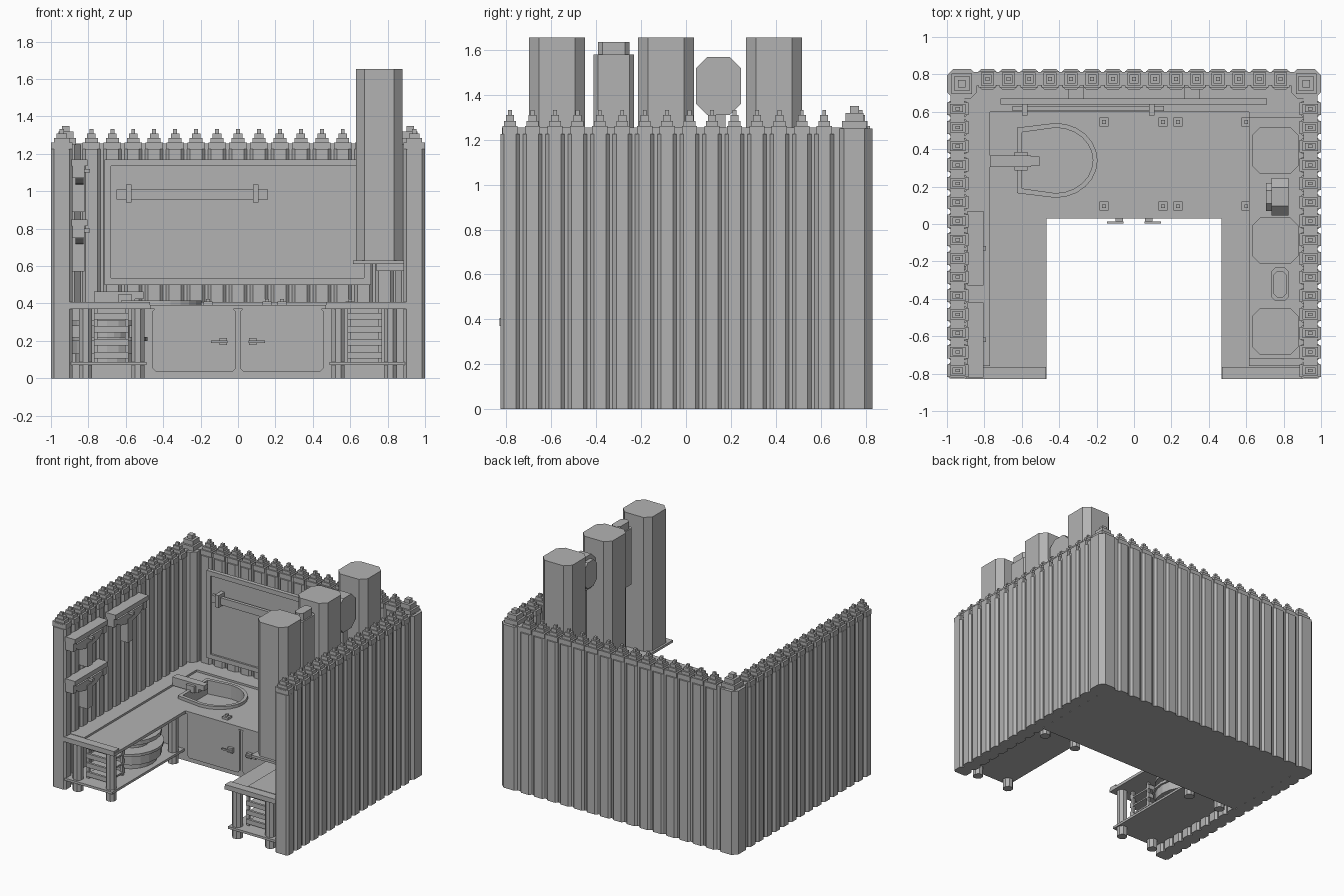
import bpy, bmesh, math

cube = bpy.data.objects.get("Cube")
if cube:
    bpy.data.objects.remove(cube, do_unlink=True)

mat = bpy.data.materials.new("plain grey")
mat.use_nodes = True
GREY = (0.45, 0.45, 0.45, 1)
mat.diffuse_color = GREY
mat.node_tree.nodes["Principled BSDF"].inputs["Base Color"].default_value = GREY


def finish(name, bm):
    bmesh.ops.recalc_face_normals(bm, faces=bm.faces)
    me = bpy.data.meshes.new(name)
    bm.to_mesh(me)
    bm.free()
    me.materials.append(mat)
    ob = bpy.data.objects.new(name, me)
    bpy.context.collection.objects.link(ob)
    return ob


def add_box(bm, x0, x1, y0, y1, z0, z1):
    vs = bmesh.ops.create_cube(bm, size=1)["verts"]
    for v in vs:
        v.co.x = x1 if v.co.x > 0 else x0
        v.co.y = y1 if v.co.y > 0 else y0
        v.co.z = z1 if v.co.z > 0 else z0


def boxes(name, *items):
    bm = bmesh.new()
    for it in items:
        add_box(bm, *it)
    return finish(name, bm)


def add_prism(bm, pts, lo, hi, axis="z"):
    """Extrude a 2D outline along z, or along x with the outline in (y, z)."""
    place = (lambda p, t: (p[0], p[1], t)) if axis == "z" else (lambda p, t: (t, p[0], p[1]))
    f = bm.faces.new([bm.verts.new(place(p, lo)) for p in pts])
    top = bmesh.ops.extrude_face_region(bm, geom=[f])["geom"]
    for v in top:
        if isinstance(v, bmesh.types.BMVert):
            if axis == "z":
                v.co.z = hi
            else:
                v.co.x = hi


def prism(name, pts, lo, hi, axis="z"):
    bm = bmesh.new()
    add_prism(bm, pts, lo, hi, axis)
    return finish(name, bm)


def notched(cx, cy, w, d, c):
    """Rectangle with chamfered corners."""
    a, b = w / 2, d / 2
    q = [(a, b - c), (a - c, b), (c - a, b), (-a, b - c),
         (-a, c - b), (c - a, -b), (a - c, -b), (a, c - b)]
    return [(cx + x, cy + y) for x, y in q]


def rounded(cx, cy, rx, ry, n=20):
    return [(cx + rx * math.cos(2 * math.pi * i / n), cy + ry * math.sin(2 * math.pi * i / n))
            for i in range(n)]


# Palisade walls: stakes with stepped points over a thin core
def add_stake(bm, x, y, w, d, rise=0):
    add_prism(bm, notched(x, y, w, d, 0.016), 0, 1.225 + rise)
    steps = [(0.98, 0.80, 1.262), (0.72, 0.62, 1.285), (0.48, 0.42, 1.31), (0.22, 0.2, 1.333)]
    z = 1.225 + rise
    for sw, sd, top in steps:
        a, b = w * sw / 2, d * sd / 2
        add_box(bm, x - a, x + a, y - b, y + b, z, top + rise)
        z = top + rise


bm = bmesh.new()
for i in range(-7, 8):
    add_stake(bm, i * 0.112, 0.775, 0.096, 0.11)
add_box(bm, -0.9, 0.9, 0.74, 0.812, 0, 1.255)
finish("back_wall", bm)
for name, s in (("left_wall", 1), ("right_wall", -1)):
    bm = bmesh.new()
    for i in range(15):
        add_stake(bm, s * 0.942, -0.784 + i * 0.1, 0.116, 0.085)
    add_box(bm, *sorted((s * 0.905, s * 0.98)), -0.82, 0.75, 0, 1.255)
    add_prism(bm, notched(s * 0.92, 0.75, 0.16, 0.16, 0.035), 0, 1.25)
    for h, top in ((0.055, 1.285), (0.04, 1.32), (0.02, 1.35)):
        add_box(bm, s * 0.92 - h, s * 0.92 + h, 0.75 - h, 0.75 + h, 1.24, top)
    finish(name, bm)

# U-shaped counter, its raised edging and the closed cabinet below
OUT, IN, FRONT = 0.9, 0.467, -0.83
u_shape = [(-OUT, FRONT), (-IN, FRONT), (-IN, 0.03), (IN, 0.03),
           (IN, FRONT), (OUT, FRONT), (OUT, 0.74), (-OUT, 0.74)]
counter = prism("counter", u_shape, 0.37, 0.392)
cabinet = boxes("cabinet", (-0.9, 0.9, 0.05, 0.76, 0, 0.37))
boxes("counter_edging", (-0.9, -0.77, -0.76, 0.6, 0.39, 0.407), (0.615, 0.9, -0.76, 0.6, 0.39, 0.407),
      (-0.9, 0.9, 0.6, 0.74, 0.39, 0.407),
      (-0.9, -0.47, -0.83, -0.765, 0.37, 0.407), (0.47, 0.9, -0.83, -0.765, 0.37, 0.407))

# Cabinet doors and handles
for s in (-1, 1):
    cx = s * 0.235
    bm = bmesh.new()
    add_prism(bm, [(x, z) for x, z in notched(cx, 0.205, 0.445, 0.34, 0.018)], 0, 0.014)
    for v in bm.verts:
        v.co = (v.co.x, 0.036 + v.co.z, v.co.y)
    finish("cabinet_door", bm)
    boxes("door_handle", (s * 0.1 - 0.045, s * 0.1 + 0.045, 0.004, 0.014, 0.19, 0.202),
          (s * 0.08 - 0.02, s * 0.08 + 0.02, 0.014, 0.036, 0.178, 0.216))

# Sink: recessed basin with a raised rim
def sink_outline(grow):
    pts = [(-0.6 - grow, 0.34 - 0.15 - grow), (-0.6 - grow, 0.34 + 0.15 + grow)]
    n = 12
    for i in range(n + 1):
        a = math.pi / 2 - math.pi * i / n
        pts.append((-0.42 + (0.2 + grow) * math.cos(a), 0.34 + (0.175 + grow) * math.sin(a)))
    return pts


cutter = prism("sink_cutter", sink_outline(0), 0.31, 0.6)
cutter.hide_render = True
cutter.hide_viewport = True
rim = prism("sink_rim", sink_outline(0.025), 0.385, 0.415)
for ob in (counter, cabinet, rim):
    m = ob.modifiers.new("basin", "BOOLEAN")
    m.object = cutter
    m.operation = "DIFFERENCE"
    m.solver = "EXACT"
boxes("tap", (-0.77, -0.55, 0.305, 0.365, 0.4, 0.465), (-0.64, -0.57, 0.285, 0.385, 0.4, 0.45),
      (-0.57, -0.505, 0.31, 0.36, 0.425, 0.465))

# Small studs on the worktop
for x in (-0.16, 0.155, 0.235, 0.6):
    for y in (0.095, 0.545):
        boxes("stud", (x - 0.024, x + 0.024, y - 0.024, y + 0.024, 0.39, 0.41),
              (x - 0.01, x + 0.01, y - 0.01, y + 0.01, 0.41, 0.425))

# Open wings: legs, lower shelf and slatted crates
for s in (-1, 1):
    bm = bmesh.new()
    for x in (0.815, 0.535):
        for y in (-0.77, -0.02):
            add_prism(bm, notched(s * x, y, 0.07, 0.07, 0.02), 0, 0.38)
    finish("legs", bm)
    boxes("lower_shelf", (*sorted((s * 0.49, s * 0.9)), -0.82, 0.06, 0.07, 0.088))
    bm = bmesh.new()
    x0, x1 = sorted((s * 0.585, s * 0.77))
    for z in (0.105, 0.175, 0.245, 0.315):
        for y in (-0.74, -0.55):
            add_box(bm, x0, x1, y, y + 0.018, z, z + 0.035)
        add_box(bm, x0, x1, -0.74, -0.54, z, z + 0.012)
    for x in (x0, x1 - 0.02):
        for y in (-0.73, -0.56):
            add_box(bm, x, x + 0.02, y, y + 0.02, 0.088, 0.37)
    finish("crate", bm)

# Round basins stored under the right wing
bm = bmesh.new()
for r, z0, z1 in ((0.17, 0.088, 0.13), (0.2, 0.13, 0.2), (0.215, 0.2, 0.22), (0.2, 0.28, 0.31)):
    add_prism(bm, rounded(-0.7, -0.28, r, r * 1.1), z0, z1)
add_prism(bm, rounded(-0.7, -0.28, 0.12, 0.12), 0.22, 0.28)
finish("stored_basins", bm)

# Framed board on the back wall with a bar
F = 0.035
boxes("wall_board", (-0.715, 0.71, 0.652, 0.67, 0.5, 1.17),
      (-0.715, 0.71, 0.638, 0.655, 0.5, 0.5 + F), (-0.715, 0.71, 0.638, 0.655, 1.17 - F, 1.17),
      (-0.715, -0.715 + F, 0.638, 0.655, 0.5, 1.17), (0.71 - F, 0.71, 0.638, 0.655, 0.5, 1.17),
      (-0.35, -0.27, 0.67, 0.73, 0.6, 1.1), (0.27, 0.35, 0.67, 0.73, 0.6, 1.1))
boxes("board_bar", (-0.65, 0.16, 0.605, 0.63, 0.955, 1.01),
      *[(x, x + 0.03, 0.58, 0.655, 0.94, 1.035) for x in (-0.6, 0.08)])

# Tools hung on the right wall: bar, curved head and handle
for y, z in ((-0.62, 1.17), (-0.13, 1.17), (-0.62, 0.85)):
    bm = bmesh.new()
    add_box(bm, -0.89, -0.805, y - 0.2, y + 0.2, z - 0.035, z)
    for s in (-1, 1):
        add_box(bm, -0.885, -0.82, y + s * 0.18 - 0.02, y + s * 0.18 + 0.02, z - 0.1, z - 0.03)
    arc = [(y + 0.17 * math.cos(a * math.pi / 10), z - 0.06 - 0.075 * math.sin(a * math.pi / 10))
           for a in range(11)]
    add_prism(bm, arc, -0.87, -0.825, "x")
    add_box(bm, -0.89, -0.82, y - 0.03, y + 0.03, z - 0.28, z - 0.1)
    add_box(bm, -0.9, -0.79, y - 0.012, y + 0.012, z - 0.07, z - 0.05)
    finish("wall_tool", bm)

# High shelf with tall columns and utensils between them
boxes("high_shelf", (0.615, 0.91, -0.72, 0.57, 0.612, 0.63))
boxes("shelf_brackets", *[(0.74, 0.9, y - 0.03, y + 0.03, 0.575, 0.615) for y in (-0.575, -0.09, 0.385)])
for y in (-0.575, -0.09, 0.393):
    prism("column", notched(0.755, y, 0.25, 0.25, 0.045), 0.63, 1.655)
bm = bmesh.new()
add_prism(bm, notched(0.78, -0.322, 0.09, 0.18, 0.02), 1.15, 1.58)
add_prism(bm, notched(0.78, -0.322, 0.07, 0.14, 0.02), 1.58, 1.635)
add_box(bm, 0.755, 0.805, -0.35, -0.295, 0.575, 1.15)
finish("broad_utensil", bm)
bm = bmesh.new()
add_prism(bm, notched(0.145, 1.44, 0.2, 0.26, 0.05), 0.735, 0.825, "x")
add_prism(bm, notched(0.145, 1.44, 0.15, 0.2, 0.04), 0.705, 0.735, "x")
add_box(bm, 0.755, 0.805, 0.12, 0.175, 0.575, 1.33)
finish("round_utensil", bm)
